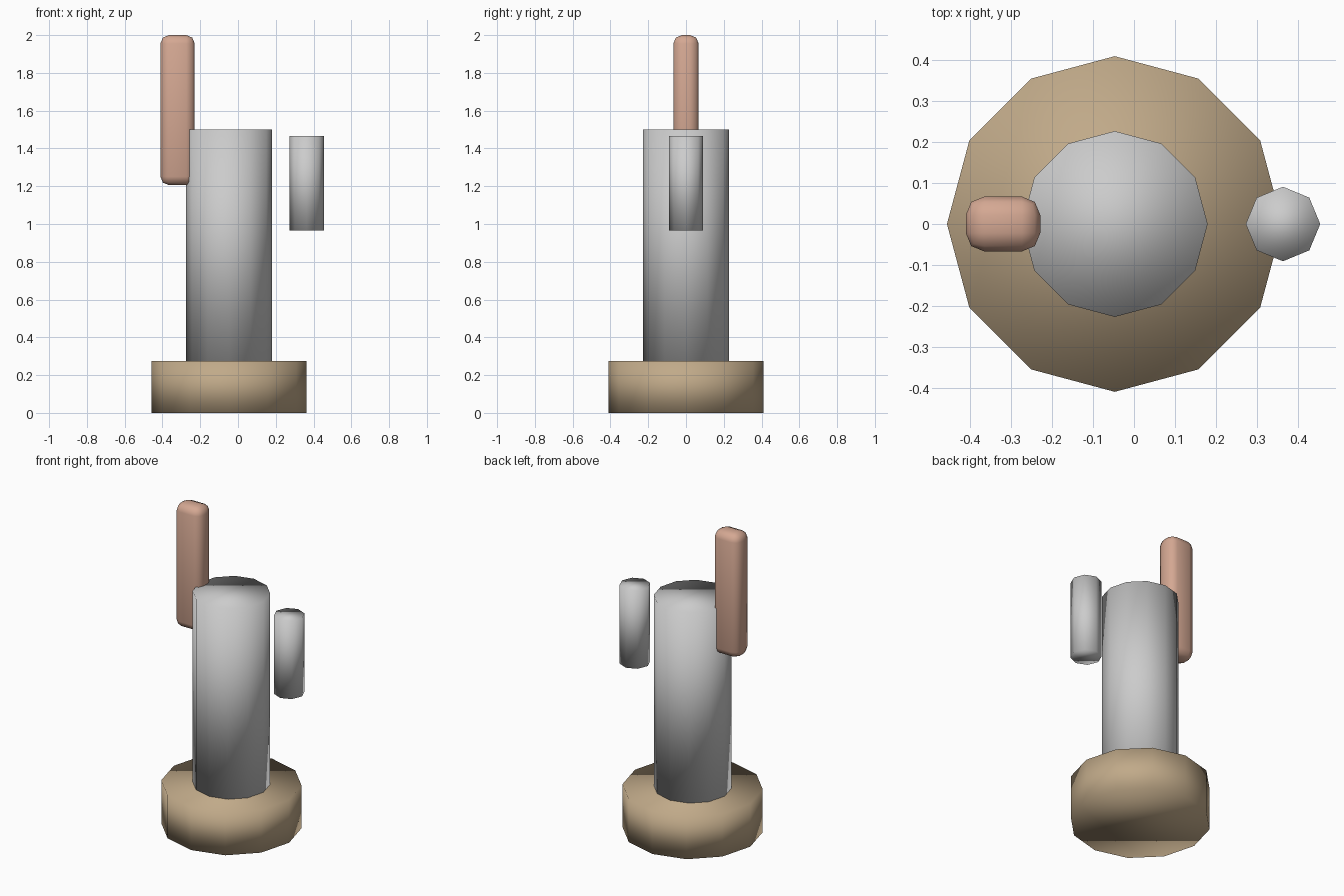
import bpy

if "Cube" in bpy.data.objects:
    bpy.data.objects.remove(bpy.data.objects["Cube"])

AXIS_X = -0.047  # shared axis of the base and column


def colour(obj, name, rgb):
    mat = bpy.data.materials.new(name)
    mat.diffuse_color = (*rgb, 1.0)
    mat.use_nodes = True
    mat.node_tree.nodes["Principled BSDF"].inputs["Base Color"].default_value = mat.diffuse_color
    obj.data.materials.append(mat)


def smooth(obj):
    for poly in obj.data.polygons:
        poly.use_smooth = True


def cylinder(name, sides, radius, x, z0, z1):
    # rotation puts a corner on the +x axis
    bpy.ops.mesh.primitive_cylinder_add(
        vertices=sides, radius=radius, depth=z1 - z0, location=(x, 0, (z0 + z1) / 2))
    obj = bpy.context.object
    obj.name = name
    smooth(obj)
    return obj


# Wide round base
base = cylinder("base", 12, 0.41, AXIS_X, 0.0, 0.275)
colour(base, "tan", (0.53, 0.40, 0.25))

# Main column
cylinder("column", 12, 0.227, AXIS_X, 0.275, 1.5)

# Small free-standing side cylinder
cylinder("side_cylinder", 8, 0.091, 0.364, 0.965, 1.467)

# Upright rounded handle overlapping the column
bpy.ops.mesh.primitive_cube_add(size=1, location=(-0.32, 0, 1.603))
handle = bpy.context.object
handle.name = "handle"
handle.scale = (0.182, 0.134, 0.794)
bpy.ops.object.transform_apply(location=False, rotation=False, scale=True)
bevel = handle.modifiers.new("rounding", 'BEVEL')
bevel.width = 0.045
bevel.segments = 2
smooth(handle)
colour(handle, "salmon", (0.66, 0.39, 0.29))
